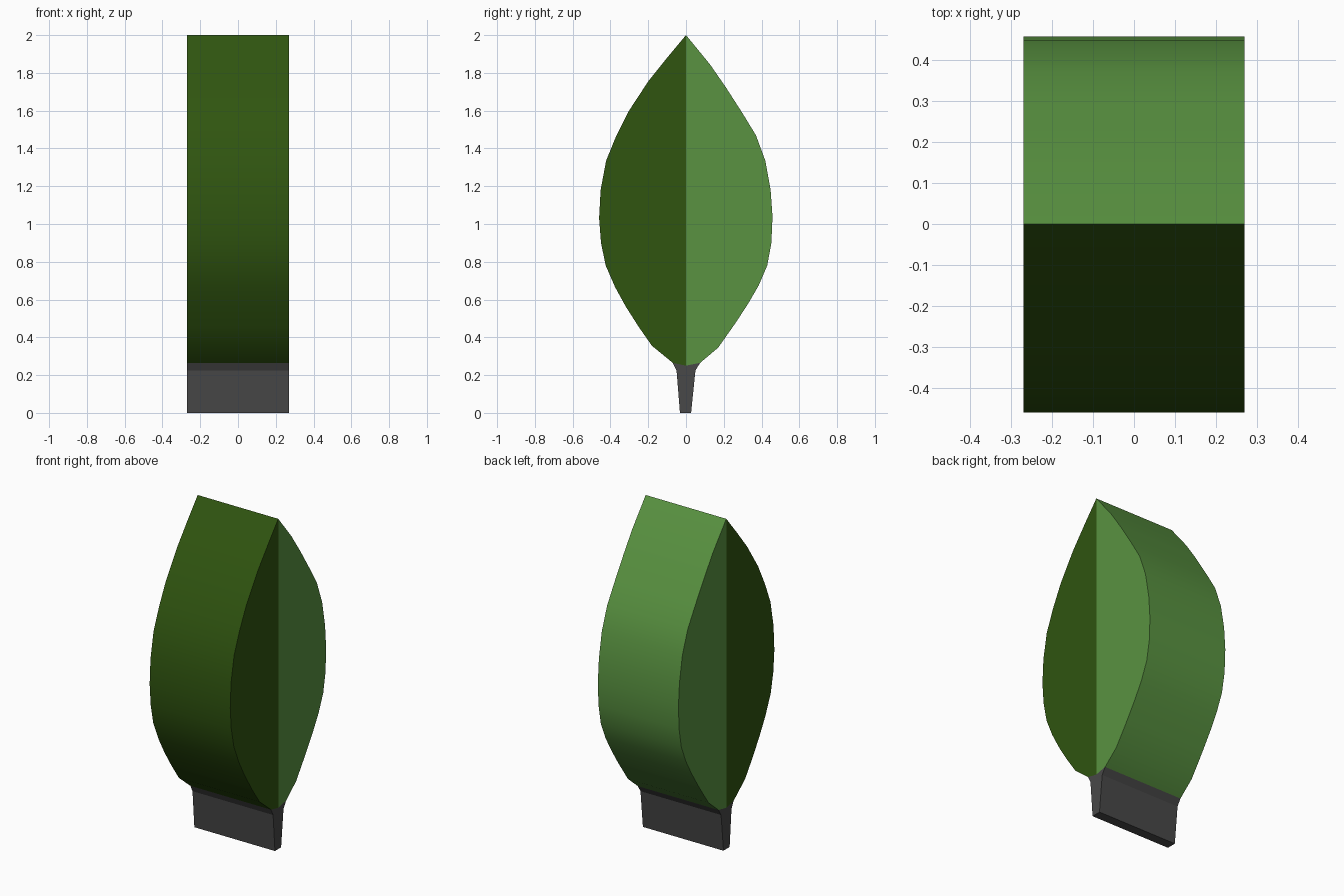
import bpy
import bmesh
import math

if "Cube" in bpy.data.objects:
    bpy.data.objects.remove(bpy.data.objects["Cube"])

HALF = 0.27          # half the extrusion depth along x
BASE = (0, 0.25)     # point where both leaf halves meet the stem


def slab(name, path, color, smooth=False):
    """Extrude a counter-clockwise (y, z) path along x; the side facing
    the neighbouring parts stays open so no hidden walls remain."""
    bm = bmesh.new()
    back, front = ([bm.verts.new((x, y, z)) for y, z in path + [BASE]]
                   for x in (-HALF, HALF))
    bm.faces.new(front)
    bm.faces.new(back[::-1])
    for i in range(len(path) - 1):
        bm.faces.new((back[i], back[i + 1], front[i + 1], front[i]))
    mesh = bpy.data.meshes.new(name)
    bm.to_mesh(mesh)
    bm.free()
    if smooth:
        for p in mesh.polygons:
            p.use_smooth = True
        mesh.set_sharp_from_angle(angle=math.radians(30))
    mat = bpy.data.materials.new(name + "_color")
    mat.diffuse_color = color
    mat.use_nodes = True
    mat.node_tree.nodes["Principled BSDF"].inputs["Base Color"].default_value = mat.diffuse_color
    mesh.materials.append(mat)
    obj = bpy.data.objects.new(name, mesh)
    bpy.context.collection.objects.link(obj)
    return obj


# Light half of the leaf, from stem up to tip
slab("leaf_light_half", [
    (0.075, 0.265), (0.17, 0.345), (0.265, 0.48), (0.33, 0.58),
    (0.385, 0.675), (0.43, 0.78), (0.452, 0.90), (0.458, 1.04),
    (0.448, 1.18), (0.42, 1.335), (0.37, 1.47), (0.30, 1.585),
    (0.21, 1.725), (0.127, 1.845), (0, 2)],
    (0.10, 0.29, 0.052, 1), smooth=True)

# Dark half of the leaf, from tip down to stem
slab("leaf_dark_half", [
    (0, 2), (-0.10, 1.88), (-0.20, 1.755), (-0.305, 1.595),
    (-0.37, 1.465), (-0.423, 1.335), (-0.452, 1.18), (-0.46, 1.03),
    (-0.45, 0.90), (-0.425, 0.78), (-0.375, 0.665), (-0.32, 0.565),
    (-0.25, 0.455), (-0.18, 0.355), (-0.07, 0.265)],
    (0.029, 0.09, 0.005, 1), smooth=True)

# Tapered stem under the leaf
slab("stem", [
    (-0.07, 0.265), (-0.05, 0.225), (-0.032, 0), (0.027, 0),
    (0.05, 0.225), (0.075, 0.265)],
    (0.065, 0.065, 0.065, 1))
